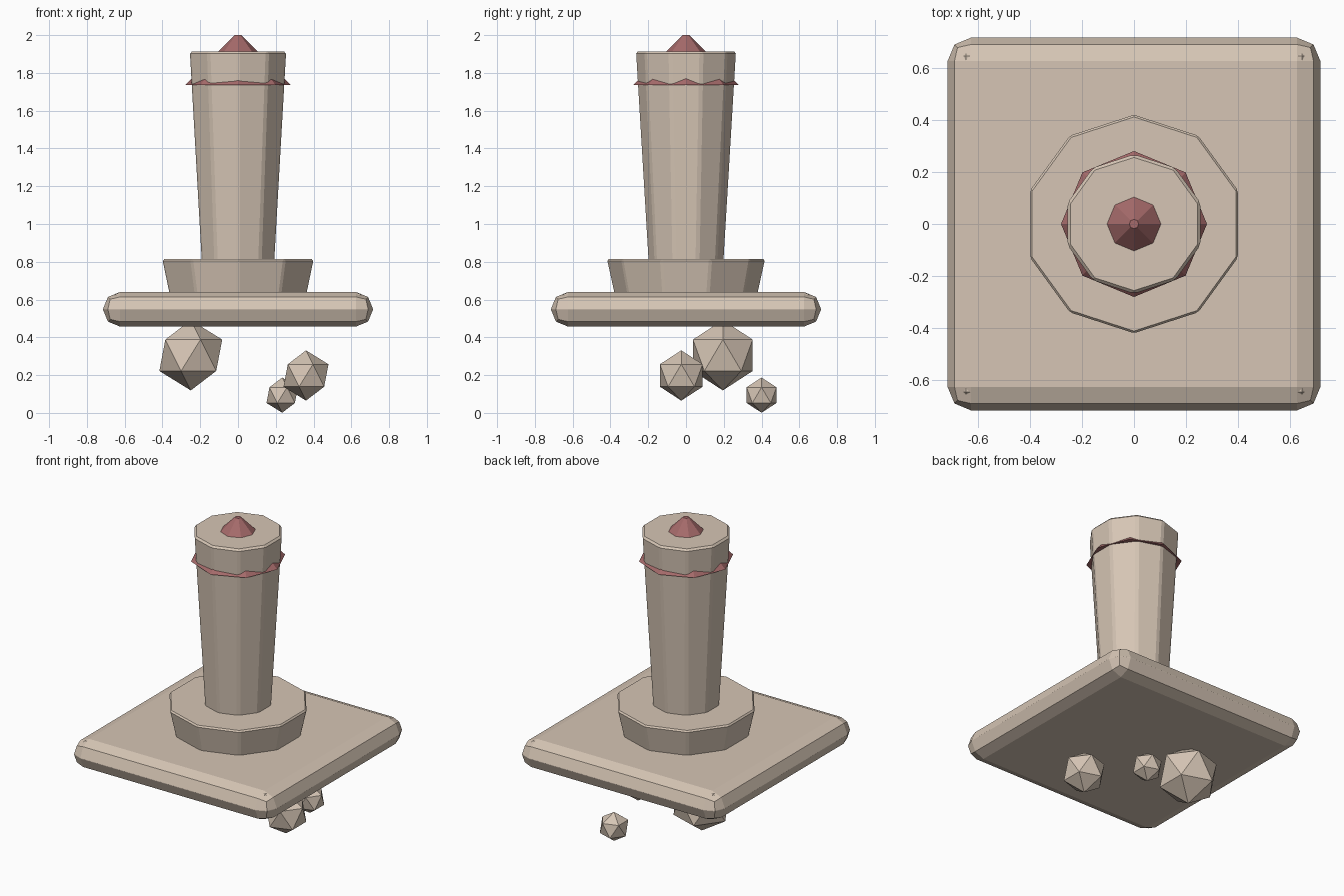
import bpy
import bmesh
import math
from mathutils import Matrix, Vector

default_cube = bpy.data.objects.get("Cube")
if default_cube:
    bpy.data.objects.remove(default_cube)


def make_material(name, rgb):
    mat = bpy.data.materials.new(name)
    mat.use_nodes = True
    colour = (*rgb, 1.0)
    mat.diffuse_color = colour
    mat.node_tree.nodes["Principled BSDF"].inputs["Base Color"].default_value = colour
    return mat


STONE = make_material("warm stone", (0.67, 0.56, 0.46))
RED = make_material("dusty red", (0.38, 0.145, 0.145))


def add_object(name, bm, mat, bevel=0.0, segments=1):
    bmesh.ops.recalc_face_normals(bm, faces=bm.faces)
    mesh = bpy.data.meshes.new(name)
    bm.to_mesh(mesh)
    bm.free()
    mesh.materials.append(mat)
    obj = bpy.data.objects.new(name, mesh)
    bpy.context.collection.objects.link(obj)
    if bevel:
        mod = obj.modifiers.new("Bevel", "BEVEL")
        mod.width = bevel
        mod.segments = segments
        mod.limit_method = "NONE"
    return obj


def slab(name, half, bottom, top, bevel, segments):
    bm = bmesh.new()
    bmesh.ops.create_cube(bm, size=1.0)
    for v in bm.verts:
        v.co = Vector((v.co.x * 2 * half, v.co.y * 2 * half,
                       bottom + (v.co.z + 0.5) * (top - bottom)))
    return add_object(name, bm, STONE, bevel, segments)


def tapered_prism(name, sides, lower, upper, mat, bevel=0.0):
    """Closed prism between two (radius, height) rings, one corner facing +y."""
    bm = bmesh.new()
    rings = []
    for radius, z in (lower, upper):
        angles = [math.tau * i / sides for i in range(sides)]
        rings.append([bm.verts.new((radius * math.sin(a), radius * math.cos(a), z))
                      for a in angles])
        bm.faces.new(rings[-1])
    for i in range(sides):
        j = (i + 1) % sides
        bm.faces.new((rings[0][i], rings[0][j], rings[1][j], rings[1][i]))
    return add_object(name, bm, mat, bevel)


def rock(name, centre, radius):
    bm = bmesh.new()
    bmesh.ops.create_icosphere(bm, subdivisions=1, radius=radius,
                               matrix=Matrix.Translation(centre))
    return add_object(name, bm, STONE)


# Floating base: heavy rounded slab with a thin paving plate
slab("base_slab", 0.715, 0.457, 0.64, 0.09, 2)
slab("paving_plate", 0.657, 0.56, 0.631, 0.012, 1)

# Tower: flared plinth and column
tapered_prism("plinth", 10, (0.374, 0.60), (0.421, 0.814), STONE, 0.01)
tapered_prism("column", 10, (0.199, 0.76), (0.268, 1.914), STONE, 0.012)

# Roof cone, showing as a pointed tip above and a collar around the column
tapered_prism("roof_cone", 8, (0.28, 1.736), (0.018, 2.0), RED)

# Rocks drifting below the base
rock("large_rock", (-0.25, 0.195, 0.305), 0.186)
rock("medium_rock", (0.36, -0.025, 0.198), 0.133)
rock("small_rock", (0.234, 0.40, 0.094), 0.093)
